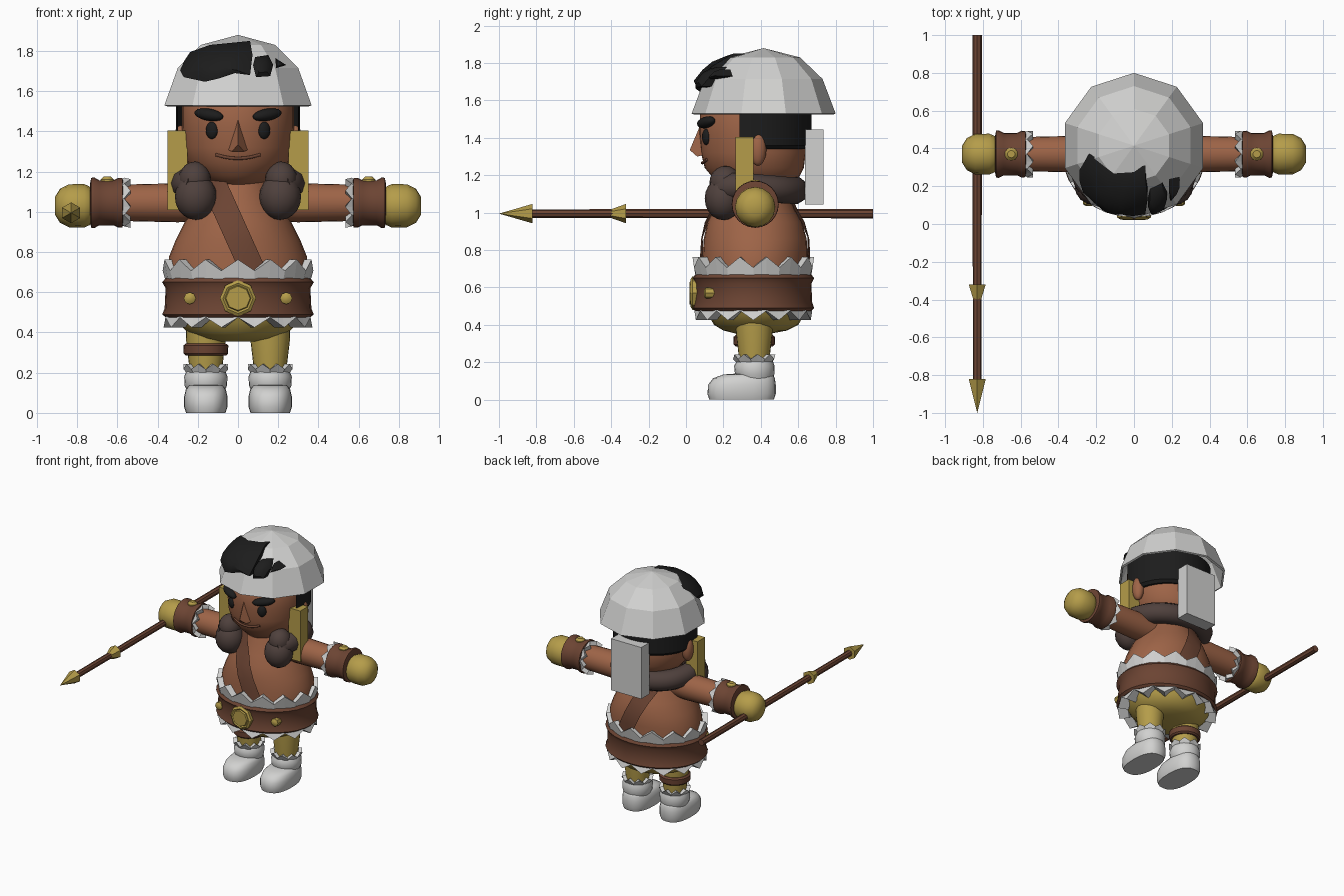
import bpy, bmesh, math
from mathutils import Matrix, Vector, Euler

if "Cube" in bpy.data.objects:
    bpy.data.objects.remove(bpy.data.objects["Cube"])


def material(name, *rgb):
    m = bpy.data.materials.new(name)
    m.diffuse_color = (*rgb, 1)
    m.use_nodes = True
    m.node_tree.nodes["Principled BSDF"].inputs["Base Color"].default_value = m.diffuse_color
    return m


SKIN = material("skin", .34, .127, .063)
LEATHER = material("leather", .15, .058, .033)
GOLD = material("gold", .46, .335, .068)
WHITE = material("white", .64, .64, .63)
BLACK = material("black", .012, .012, .012)
FUR = material("dark_fur", .078, .052, .046)


def finish(name, bm, mat, smooth=40):
    bmesh.ops.remove_doubles(bm, verts=bm.verts, dist=1e-5)
    bmesh.ops.recalc_face_normals(bm, faces=bm.faces)
    me = bpy.data.meshes.new(name)
    bm.to_mesh(me)
    bm.free()
    me.materials.append(mat)
    ob = bpy.data.objects.new(name, me)
    bpy.context.collection.objects.link(ob)
    if smooth:
        bpy.ops.object.select_all(action='DESELECT')
        ob.select_set(True)
        bpy.context.view_layer.objects.active = ob
        bpy.ops.object.shade_smooth_by_angle(angle=math.radians(smooth))
    return ob


def loft(name, mat, rings, axis='z', segs=24, power=1.0, caps=True, loop=False,
         smooth=40, cuts=()):
    """Rings are (t, centre u, centre v, half u, half v, zigzag)."""
    bm = bmesh.new()
    rows = []
    for t, cu, cv, hu, hv, *zig in rings:
        row = []
        for i in range(segs):
            a = math.tau * i / segs + math.pi / 2
            c, s = math.cos(a), math.sin(a)
            u = cu + hu * math.copysign(abs(c) ** power, c)
            v = cv + hv * math.copysign(abs(s) ** power, s)
            w = t + (zig[0] * (-1) ** i if zig else 0)
            row.append(bm.verts.new({'z': (u, v, w), 'x': (w, u, v), 'y': (u, w, v)}[axis]))
        rows.append(row)
    pairs = list(zip(rows, rows[1:])) + ([(rows[-1], rows[0])] if loop else [])
    for p, q in pairs:
        for i in range(segs):
            j = (i + 1) % segs
            bm.faces.new((p[i], p[j], q[j], q[i]))
    if caps and not loop:
        for row, r in ((rows[0], rings[0]), (rows[-1], rings[-1])):
            if r[3] > 0:
                bm.faces.new(row)
    for co, no in cuts:
        bmesh.ops.bisect_plane(bm, geom=bm.verts[:] + bm.edges[:] + bm.faces[:],
                               plane_co=co, plane_no=no, clear_outer=True)
    return finish(name, bm, mat, smooth)


def body(rings, cx=0, grow=0):
    """Convert (z, half width, front y, back y) to loft rings."""
    return [(z, cx, (a + b) / 2, h + grow, (b - a) / 2 + grow) for z, h, a, b in rings]


def turned(name, mat, pts, axis, cu, cv, sign=1, **kw):
    return loft(name, mat, [(t * sign, cu, cv, r, r) for t, r in pts], axis, **kw)


def trim(name, base, tip, zig, cu, cv, inner, outer, axis='z', teeth=12):
    """Ring of fur with a zigzag edge; inner and outer are (half u, half v)."""
    (iu, iv), (ou, ov) = inner, outer
    loft(name, WHITE, [(base, cu, cv, iu, iv), (base, cu, cv, ou - .02, ov - .02),
                       (tip, cu, cv, ou, ov, zig), (tip, cu, cv, iu, iv, zig)],
         axis, teeth * 2, loop=True, smooth=0)


def ball(name, mat, co, r, rot=(0, 0, 0)):
    bm = bmesh.new()
    mtx = Matrix.LocRotScale(Vector(co), Euler(rot), Vector(r))
    bmesh.ops.create_uvsphere(bm, u_segments=16, v_segments=10, radius=1, matrix=mtx)
    finish(name, bm, mat, 60)


def box(name, mat, lo, hi):
    bm = bmesh.new()
    size = [b - a for a, b in zip(lo, hi)]
    mid = [(a + b) / 2 for a, b in zip(lo, hi)]
    bmesh.ops.create_cube(bm, size=1, matrix=Matrix.LocRotScale(Vector(mid), None, Vector(size)))
    finish(name, bm, mat, 0)


def tube(name, mat, pts, r):
    cu = bpy.data.curves.new(name, 'CURVE')
    cu.dimensions, cu.bevel_depth, cu.bevel_resolution, cu.use_fill_caps = '3D', r, 3, True
    sp = cu.splines.new('BEZIER')
    sp.bezier_points.add(len(pts) - 1)
    for p, co in zip(sp.bezier_points, pts):
        p.co, p.handle_left_type, p.handle_right_type = co, 'AUTO', 'AUTO'
    sp.resolution_u = 5
    cu.materials.append(mat)
    ob = bpy.data.objects.new(name, cu)
    bpy.context.collection.objects.link(ob)
    bpy.ops.object.select_all(action='DESELECT')
    ob.select_set(True)
    bpy.context.view_layer.objects.active = ob
    bpy.ops.object.convert(target='MESH')


# Torso and the diagonal strap that hugs it
torso = [(.5, .34, .07, .66), (.7, .35, .085, .645), (.78, .342, .09, .65), (.86, .31, .095, .645),
         (.95, .265, .115, .62), (1.02, .22, .15, .58), (1.1, .18, .18, .55), (1.2, .14, .22, .5)]
loft("torso", SKIN, body(torso), segs=32)
n, mid = Vector((.91, 0, .41)), Vector((-.035, 0, .95))
loft("strap", LEATHER, body(torso, grow=.014), segs=32, caps=False,
     cuts=((mid + n * .062, n), (mid - n * .062, -n)))

# Belt, buckle, studs and fur trims
loft("belt", LEATHER, body([(.475, .36, .05, .67), (.49, .377, .035, .685), (.52, .365, .045, .675),
                            (.62, .36, .05, .67), (.65, .377, .035, .685), (.67, .36, .05, .67)]), segs=32)
turned("buckle", GOLD, [(.07, .09), (.035, .09), (.025, .075), (.03, .065), (.02, .06)], 'y', 0, .57,
       segs=8, smooth=20)
for s in (-1, 1):
    turned("belt_stud", GOLD, [(.16, .03), (.105, .03), (.095, .015)], 'y', s * .24, .57, segs=8)
trim("upper_waist_trim", .64, .735, .028, 0, .36, (.31, .26), (.375, .325), teeth=14)
trim("lower_waist_trim", .5, .45, .025, 0, .36, (.29, .25), (.37, .315), teeth=14)
loft("pants", GOLD, body([(.355, .1, .26, .46), (.37, .19, .2, .54), (.4, .25, .15, .6),
                          (.45, .3, .12, .63), (.5, .32, .1, .64)]))

# Legs and boots
for s in (-1, 1):
    x = s * .16
    turned("leg", GOLD, [(.18, .08), (.25, .085), (.36, .098), (.45, .1)], 'z', x, .365)
    loft("boot_foot", WHITE, body([(0, .098, .125, .47), (.03, .108, .115, .48), (.08, .108, .118, .48),
                                   (.115, .1, .145, .475), (.135, .085, .2, .465), (.14, .05, .27, .43)], x),
         power=.8, smooth=60)
    loft("boot_shaft", WHITE, body([(.1, .09, .28, .46), (.135, .105, .262, .472), (.18, .108, .257, .474),
                                    (.205, .098, .27, .465)], x), smooth=60)
    trim("boot_trim", .195, .23, .013, x, .365, (.08, .08), (.113, .113), teeth=9)
turned("leg_band", LEATHER, [(.285, .1), (.295, .11), (.335, .112), (.345, .1)], 'z', -.16, .365)

# Arms, gauntlets and fists
for s in (-1, 1):
    turned("arm", SKIN, [(.1, .09), (.3, .097), (.6, .09)], 'x', .37, 1.045, s)
    trim("arm_trim", s * .585, s * .55, s * .016, .37, 1.045, (.085, .085), (.125, .125), 'x', 9)
    turned("gauntlet", LEATHER, [(.57, .1), (.575, .122), (.595, .124), (.62, .112), (.69, .112),
                                 (.715, .126), (.73, .124), (.735, .1)], 'x', .37, 1.045, s)
    turned("gauntlet_stud", GOLD, [(1.1, .035), (1.16, .035), (1.175, .02)], 'z', s * .65, .37, segs=10)
    turned("fist", GOLD, [(.72, .08), (.74, .097), (.765, .108), (.84, .107), (.885, .085), (.91, .045)],
           'x', .37, 1.03, s, segs=16)

# Spear
turned("spear_shaft", LEATHER, [(-.85, .023), (1, .025)], 'y', -.83, .995, segs=8)
turned("spear_tip", GOLD, [(-1, 0), (-.82, .052)], 'y', -.83, .995, segs=6, smooth=0)
turned("spear_collar", GOLD, [(-.41, .02), (-.32, .052)], 'y', -.83, .995, segs=6, smooth=0)

# Head, ears and back hair
loft("head", SKIN, body([(1.13, .13, .2, .54), (1.18, .2, .15, .6), (1.24, .25, .1, .63),
                         (1.32, .272, .08, .64), (1.42, .278, .072, .64), (1.56, .278, .075, .64),
                         (1.66, .22, .15, .58)]), segs=32, smooth=60)
loft("back_hair", BLACK, body([(1.34, .29, .07, .65), (1.36, .308, .05, .67), (1.6, .31, .05, .67)]),
     segs=32, cuts=((Vector((0, .285, 0)), Vector((0, -1, 0))),))

# Face
for s in (-1, 1):
    ball("ear", SKIN, (s * .285, .385, 1.34), (.04, .045, .09))
    ball("eye", BLACK, (s * .13, .108, 1.405), (.032, .02, .043), (0, 0, s * .45))
    ball("eyebrow", BLACK, (s * .145, .108, 1.483), (.082, .035, .03), (0, -s * .15, s * .5))
bm = bmesh.new()
for p in ((0, .075, 1.465), (.055, .1, 1.31), (-.055, .1, 1.31), (0, .02, 1.335), (.03, .06, 1.3), (-.03, .06, 1.3)):
    bm.verts.new(p)
bmesh.ops.convex_hull(bm, input=bm.verts)
finish("nose", bm, SKIN, 30)
tube("mouth", LEATHER, [(x, .36 - .272 * math.sqrt(1 - (x / .265) ** 2), 1.266 + 1.5 * x * x)
                        for x in (-.11, -.055, 0, .055, .11)], .008)

# Fur collar: band round the nape with two hanging lobes
half = [(.2, .17, 1.12), (.255, .26, 1.14), (.25, .42, 1.13), (.16, .54, 1.12)]
tube("fur_collar", FUR, half + [(0, .58, 1.12)] + [(-x, y, z) for x, y, z in reversed(half)], .075)
for s in (-1, 1):
    ball("fur_lobe", FUR, (s * .21, .2, 1.075), (.104, .1, .115))
    ball("fur_lobe_top", FUR, (s * .215, .21, 1.16), (.08, .085, .09))

# Side panels and back slab
for s in (-1, 1):
    xs = sorted((s * .25, s * .35))
    box("side_panel", GOLD, (xs[0], .265, 1.01), (xs[1], .36, 1.405))
box("back_slab", WHITE, (-.13, .635, 1.045), (.13, .735, 1.445))

# Faceted helmet
helmet = turned("helmet", WHITE, [(1.53, .385), (1.715, .315), (1.83, .195), (1.88, 0)], 'z', 0, .415,
                segs=10, caps=False, smooth=0)
mod = helmet.modifiers.new("thickness", 'SOLIDIFY')
mod.thickness = .015


# Hair tufts breaking through the helmet front
def tuft(name, pts):
    cx, cz = (sum(p[k] for p in pts) / len(pts) for k in (0, 1))
    bm = bmesh.new()
    rows = []
    for k, off in ((1, .04), (1, -.02), (.6, -.04), (.25, -.045)):
        row = []
        for px, pz in pts:
            x, z = cx + (px - cx) * k, cz + (pz - cz) * k
            d = math.sqrt(max(0, 1 - (x / .385) ** 2 - ((z - 1.53) / .35) ** 2))
            row.append(bm.verts.new((x, .415 - .385 * d + off, z)))
        rows.append(row)
    for p, q in zip(rows, rows[1:]):
        for i in range(len(pts)):
            j = (i + 1) % len(pts)
            bm.faces.new((p[i], p[j], q[j], q[i]))
    bm.faces.new(rows[-1])
    finish(name, bm, BLACK)


tuft("hair_tuft_large", [(-.288, 1.705), (-.265, 1.755), (-.238, 1.795), (-.14, 1.83), (-.04, 1.84),
                         (.06, 1.85), (.072, 1.78), (.06, 1.68), (-.015, 1.69), (-.09, 1.665),
                         (-.164, 1.647), (-.27, 1.67)])
tuft("hair_tuft_medium", [(.085, 1.77), (.15, 1.78), (.175, 1.73), (.16, 1.675), (.09, 1.67), (.075, 1.73)])
tuft("hair_tuft_small", [(.185, 1.765), (.24, 1.73), (.19, 1.715)])
